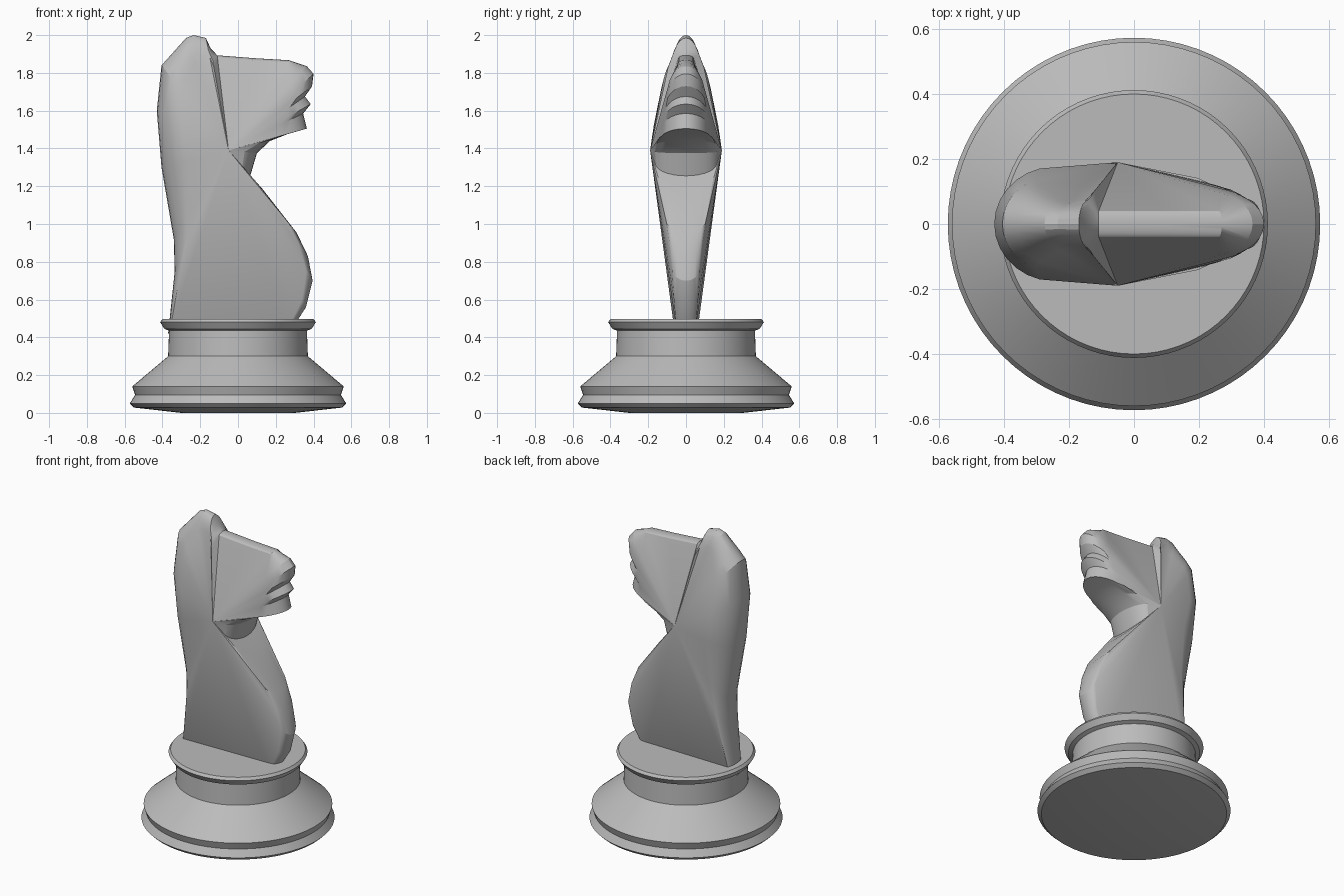
import bpy, bmesh, math
from mathutils import Vector

if "Cube" in bpy.data.objects:
    bpy.data.objects.remove(bpy.data.objects["Cube"])

stone = bpy.data.materials.new("grey stone")
stone.diffuse_color = (0.5, 0.5, 0.5, 1)
stone.use_nodes = True
stone.node_tree.nodes["Principled BSDF"].inputs["Base Color"].default_value = stone.diffuse_color


def finish(name, bm, angle):
    bmesh.ops.recalc_face_normals(bm, faces=bm.faces)
    me = bpy.data.meshes.new(name)
    bm.to_mesh(me)
    bm.free()
    me.materials.append(stone)
    ob = bpy.data.objects.new(name, me)
    bpy.context.collection.objects.link(ob)
    bpy.ops.object.select_all(action='DESELECT')
    ob.select_set(True)
    bpy.context.view_layer.objects.active = ob
    bpy.ops.object.shade_smooth_by_angle(angle=math.radians(angle))
    return ob


def lathe(name, profile, n=72):
    bm = bmesh.new()
    rings = []
    for r, z in profile:
        rings.append([bm.verts.new((r * math.cos(i * math.tau / n), r * math.sin(i * math.tau / n), z))
                      for i in range(n)])
    for a, b in zip(rings, rings[1:]):
        for i in range(n):
            j = (i + 1) % n
            bm.faces.new((a[i], a[j], b[j], b[i]))
    bm.faces.new(rings[0])
    bm.faces.new(rings[-1])
    return finish(name, bm, 25)


# Turned pedestal: foot, sloped skirt, neck and collar
lathe("pedestal", [(0.30, 0), (0.55, 0.028), (0.573, 0.05), (0.545, 0.095), (0.56, 0.14),
                   (0.37, 0.30), (0.365, 0.435), (0.39, 0.445), (0.412, 0.48), (0.40, 0.497)])

# Horse parts of the side outline: (x, z) points and the depth of the rounded rim
back = [(-0.37, 0.42), (-0.335, 0.75), (-0.34, 0.92), (-0.405, 1.3), (-0.43, 1.6), (-0.405, 1.84)]
mane = [(-0.36, 1.89), (-0.275, 1.985), (-0.235, 2.0), (-0.17, 1.985), (-0.145, 1.93)]
brow = [(-0.11, 1.893), (0.1, 1.877), (0.27, 1.867)]
muzzle = [(0.365, 1.835), (0.4, 1.795), (0.392, 1.73), (0.355, 1.675), (0.385, 1.635),
          (0.345, 1.585), (0.365, 1.505)]
throat = [(0.26, 1.475), (0.17, 1.44), (0.1, 1.375), (0.065, 1.255), (0.13, 1.185), (0.31, 0.955)]
chest = [(0.37, 0.83), (0.395, 0.7), (0.36, 0.56), (0.27, 0.42)]


def half_width(x, z):
    # widest at cheek height, tapering to the base, the crown and the front
    if z < 1.39:
        w = 0.065 + 0.115 * ((z - 0.42) / 0.97) ** 0.8
    else:
        w = 0.18 * math.sqrt(1 - ((z - 1.39) / 0.66) ** 2)
    return w * (1 - 0.8 * max(0, x))


outline = []
for part, depth in ((back, 0.16), (mane, 0.14), (brow, 0.012), (muzzle, 0.14), (throat, 0.065), (chest, 0.09)):
    for x, z in part:
        d = depth * min(1, 0.3 + 1.5 * max(0, z - 0.42))
        outline.append((x, z, 0.04 if part is brow else half_width(x, z), d))

CHEEK = Vector((-0.05, 0, 1.39))   # all the side facets meet here
STEPS, TMAX = 6, math.radians(75)

bm = bmesh.new()
n = len(outline)
rim = [bm.verts.new((x, 0, z)) for x, z, w, d in outline]
for side in (-1, 1):
    prev = rim
    for k in range(1, STEPS + 1):
        t = TMAX * k / STEPS
        u = (1 - math.cos(t)) / (1 - math.cos(TMAX))
        v = math.sin(t) / math.sin(TMAX)
        ring = []
        for x, z, w, d in outline:
            p = Vector((x, 0, z))
            p += (CHEEK - p).normalized() * d * u
            p.y = side * w * v
            ring.append(bm.verts.new(p))
        for i in range(n):
            j = (i + 1) % n
            bm.faces.new((prev[i], prev[j], ring[j], ring[i]))
        prev = ring
    tip = bm.verts.new((CHEEK.x, side * 0.19, CHEEK.z))
    for i in range(n):
        bm.faces.new((prev[i], prev[(i + 1) % n], tip))
finish("horse_head", bm, 22)
